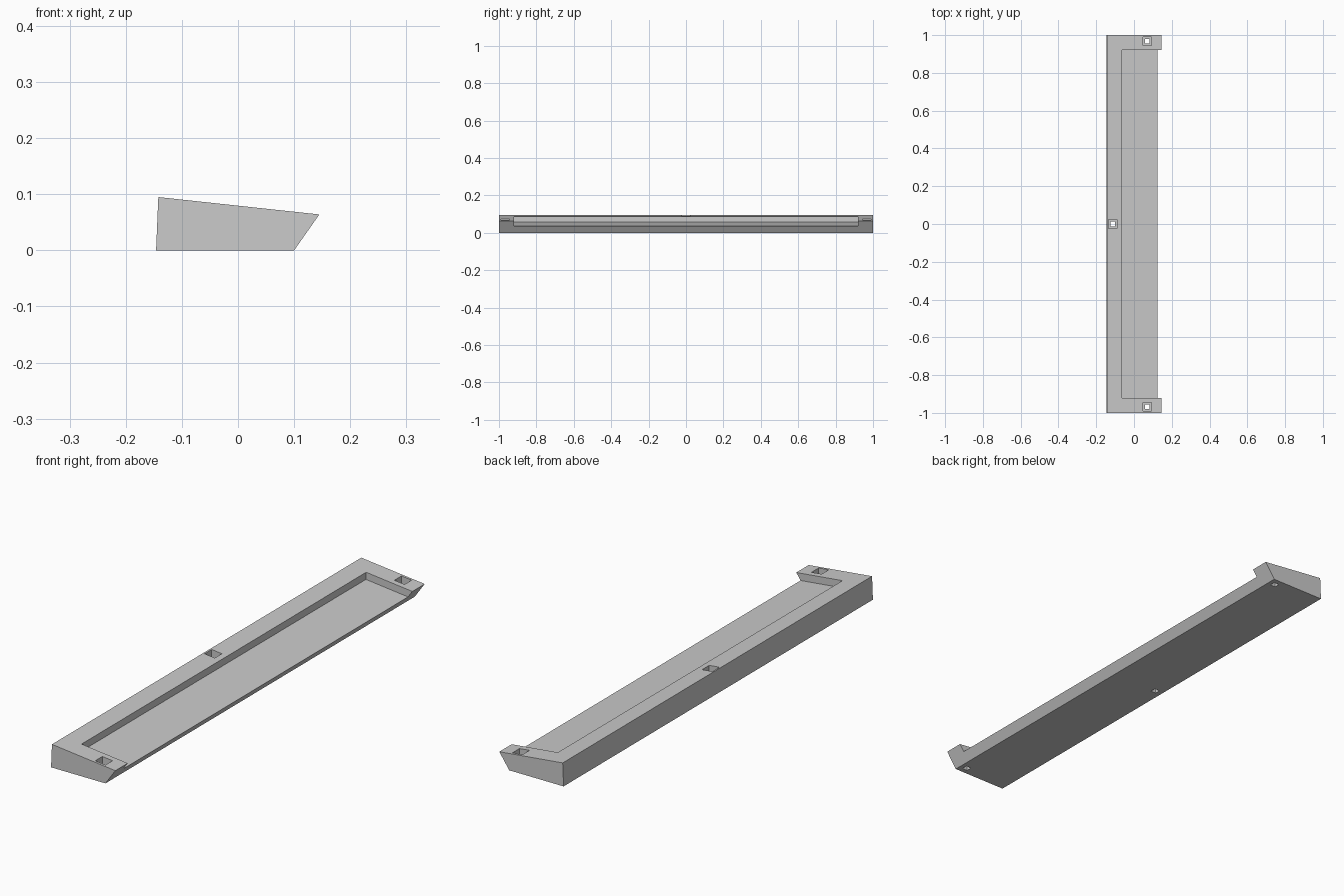
import bpy, bmesh

if "Cube" in bpy.data.objects:
    bpy.data.objects.remove(bpy.data.objects["Cube"])


def prism(name, profile, y0, y1):
    """Extrude an x/z profile along y."""
    bm = bmesh.new()
    face = bm.faces.new([bm.verts.new((x, y0, z)) for x, z in profile])
    ext = bmesh.ops.extrude_face_region(bm, geom=[face])
    verts = [v for v in ext["geom"] if isinstance(v, bmesh.types.BMVert)]
    bmesh.ops.translate(bm, vec=(0, y1 - y0, 0), verts=verts)
    bmesh.ops.recalc_face_normals(bm, faces=bm.faces)
    mesh = bpy.data.meshes.new(name)
    bm.to_mesh(mesh)
    bm.free()
    obj = bpy.data.objects.new(name, mesh)
    bpy.context.collection.objects.link(obj)
    return obj


def cut(target, cutter):
    cutter.hide_render = True
    mod = target.modifiers.new(cutter.name, "BOOLEAN")
    mod.operation = "DIFFERENCE"
    mod.solver = "EXACT"
    mod.object = cutter
    bpy.context.view_layer.objects.active = target
    bpy.ops.object.modifier_apply(modifier=mod.name)
    bpy.data.objects.remove(cutter, do_unlink=True)


def box_cutter(name, x, y, half, z0, z1):
    return prism(name, [(x - half, z0), (x + half, z0),
                        (x + half, z1), (x - half, z1)], y - half, y + half)


# Wedge-shaped body with sloping top
body = prism("wedge_tray", [(-0.146, 0), (0.10, 0), (0.145, 0.064), (-0.142, 0.095)], -1, 1)

# Shallow recess parallel to the top, open at the front edge
cut(body, prism("recess", [(-0.065, 0.057), (0.20, 0.0284),
                           (0.20, 0.15), (-0.062, 0.15)], -0.92, 0.92))

# Square screw holes with wider square counterbores
for x, y in ((0.07, -0.967), (0.07, 0.967), (-0.112, 0)):
    cut(body, box_cutter("counterbore", x, y, 0.023, 0.035, 0.15))
    cut(body, box_cutter("screw_hole", x, y, 0.012, -0.05, 0.1))
